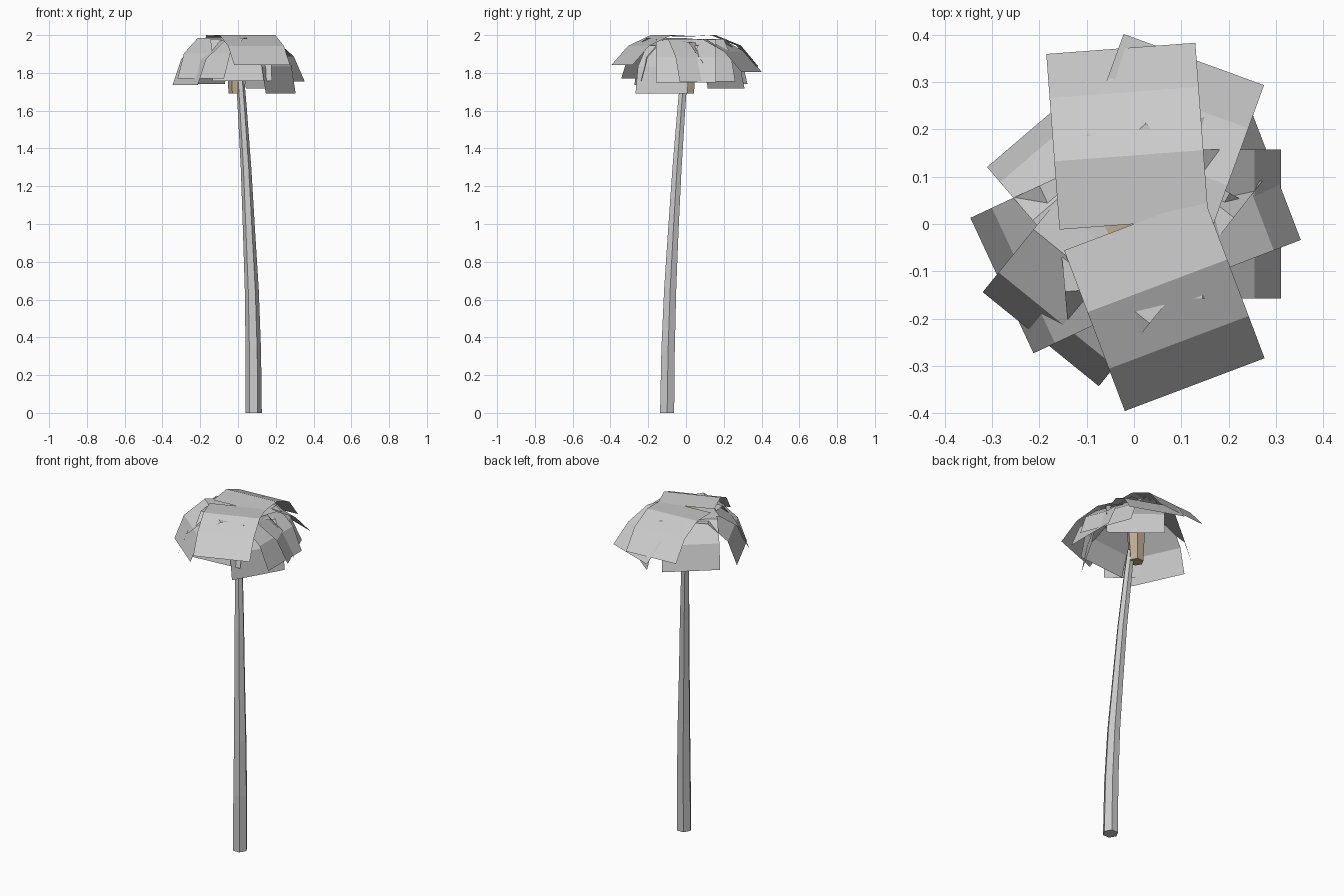
import bpy
from math import cos, sin, radians, pi

cube = bpy.data.objects.get("Cube")
if cube:
    bpy.data.objects.remove(cube, do_unlink=True)


def material(name, color):
    mat = bpy.data.materials.new(name)
    mat.use_nodes = True
    mat.diffuse_color = color
    mat.node_tree.nodes["Principled BSDF"].inputs["Base Color"].default_value = color
    return mat


pale_grey = material("pale grey", (0.6, 0.6, 0.6, 1))
tan = material("tan", (0.52, 0.41, 0.29, 1))


def add_mesh(name, verts, faces, mat):
    mesh = bpy.data.meshes.new(name)
    mesh.from_pydata(verts, [], faces)
    mesh.materials.append(mat)
    obj = bpy.data.objects.new(name, mesh)
    bpy.context.collection.objects.link(obj)
    return obj


def hex_loft(name, rings, mat):
    """Skin six-sided rings given as (x, y, z, radius), capped at both ends."""
    n = 6
    verts = [(x + r * cos(i * 2 * pi / n), y + r * sin(i * 2 * pi / n), z)
             for x, y, z, r in rings for i in range(n)]
    faces = [(k * n + i, k * n + (i + 1) % n, (k + 1) * n + (i + 1) % n, (k + 1) * n + i)
             for k in range(len(rings) - 1) for i in range(n)]
    faces.append(tuple(reversed(range(n))))
    faces.append(tuple(range(len(verts) - n, len(verts))))
    return add_mesh(name, verts, faces, mat)


def frond(name, heading, droops, top, seg=0.145, half_width=0.158):
    """A flat strip folded downward at each crease, pointing along heading."""
    ux, uy = cos(radians(heading)), sin(radians(heading))
    d, z = 0.0, top
    profile = [(d, z)]
    for droop in droops:
        d += seg * cos(radians(droop))
        z -= seg * sin(radians(droop))
        profile.append((d, z))
    verts = [(ux * d - uy * w, uy * d + ux * w, z)
             for d, z in profile for w in (-half_width, half_width)]
    faces = [(2 * k, 2 * k + 2, 2 * k + 3, 2 * k + 1) for k in range(len(droops))]
    return add_mesh(name, verts, faces, pale_grey)


# Leaning, tapering trunk
hex_loft("trunk", [
    (0.083, -0.100, 0.00, 0.043),
    (0.081, -0.095, 0.33, 0.041),
    (0.073, -0.084, 0.65, 0.037),
    (0.058, -0.067, 0.97, 0.032),
    (0.043, -0.048, 1.29, 0.028),
    (0.022, -0.024, 1.62, 0.024),
    (0.012, -0.012, 1.76, 0.022),
], pale_grey)

# Flared core that carries the fronds
hex_loft("crown_core", [(-0.010, 0.008, 1.69, 0.040), (-0.010, 0.004, 1.98, 0.058)], tan)

# Fronds: heading, droop of each segment, start height, segment length
fronds = [
    (94.3, (-3, 22, 50), 1.992, 0.145),
    (-69.3, (-3, 24, 47), 1.993, 0.140),
    (70, (0, 28, 48), 1.980, 0.145),
    (52, (8, 48, 76), 1.980, 0.142),
    (21, (0, 40, 65), 1.980, 0.145),
    (0, (0, 41, 67), 1.977, 0.145),
    (-30, (10, 50, 80), 1.970, 0.145),
    (-85, (0, 48, 75), 1.980, 0.130),
    (231, (-4, 35, 68), 1.975, 0.143),
    (205, (0, 41, 70), 1.971, 0.147),
    (130.5, (0, 43, 73), 1.978, 0.145),
]
for i, (heading, droops, top, seg) in enumerate(fronds, 1):
    frond(f"frond_{i}", heading, droops, top, seg)
